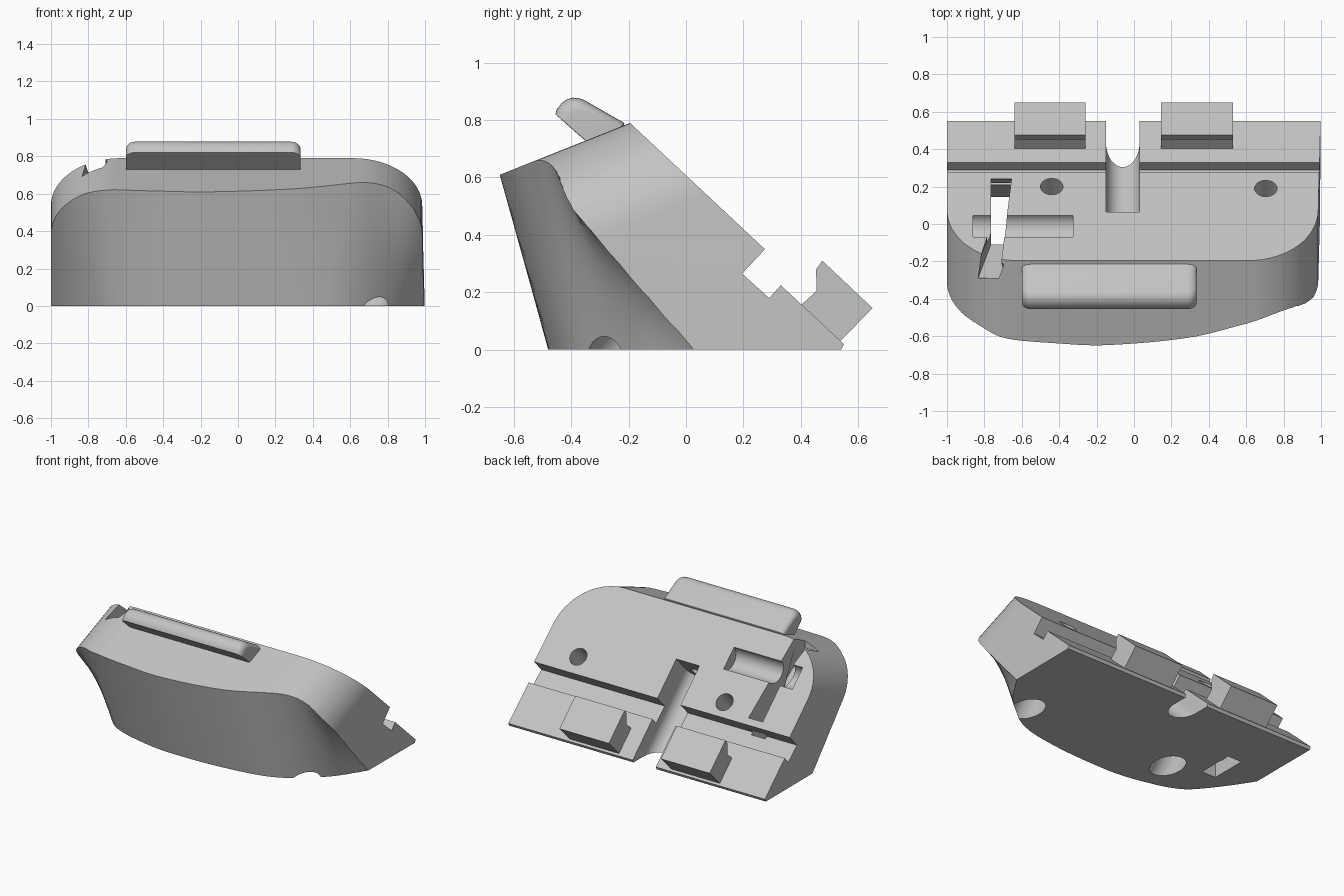
import bpy, bmesh
from math import sin, cos, pi, radians
from mathutils import Vector

cube = bpy.data.objects.get("Cube")
if cube:
    bpy.data.objects.remove(cube)

# One grey plastic
grey = bpy.data.materials.new("light_grey_plastic")
grey.use_nodes = True
COLOR = (0.55, 0.55, 0.55, 1)
grey.diffuse_color = COLOR
grey.node_tree.nodes["Principled BSDF"].inputs["Base Color"].default_value = COLOR

# Sloped back plane: top edge, downhill direction, outward normal, draw direction
TOP = Vector((0, -0.195, 0.79))
DOWN = Vector((0, 0.73, -0.684)).normalized()
NORMAL = Vector((0, 0.684, 0.73)).normalized()
DRAW = Vector((0, -0.93, -0.37)).normalized()
X = Vector((1, 0, 0))


def loft(name, rings):
    """Closed solid through matching rings of points."""
    bm = bmesh.new()
    rows = [[bm.verts.new(p) for p in ring] for ring in rings]
    n = len(rows[0])
    for a, b in zip(rows, rows[1:]):
        for i in range(n):
            j = (i + 1) % n
            bm.faces.new((a[i], a[j], b[j], b[i]))
    bm.faces.new(rows[0][::-1])
    bm.faces.new(rows[-1])
    bmesh.ops.recalc_face_normals(bm, faces=bm.faces)
    mesh = bpy.data.meshes.new(name)
    bm.to_mesh(mesh)
    bm.free()
    mesh.materials.append(grey)
    obj = bpy.data.objects.new(name, mesh)
    bpy.context.collection.objects.link(obj)
    return obj


def prism(name, ring, move):
    return loft(name, [ring, [p + move for p in ring]])


def side_prism(name, profile, x0, x1):
    return prism(name, [Vector((x0, y, z)) for y, z in profile], X * (x1 - x0))


def tube(name, start, end, r, n=40):
    axis = (end - start).normalized()
    u = axis.orthogonal().normalized()
    v = axis.cross(u)
    ring = [start + r * (cos(2 * pi * i / n) * u + sin(2 * pi * i / n) * v) for i in range(n)]
    return prism(name, ring, end - start)


def activate(obj):
    bpy.ops.object.select_all(action='DESELECT')
    obj.select_set(True)
    bpy.context.view_layer.objects.active = obj


def combine(obj, tool, operation):
    tool.hide_render = True
    activate(obj)
    mod = obj.modifiers.new("cut", 'BOOLEAN')
    mod.operation = operation
    mod.solver = 'EXACT'
    mod.object = tool
    bpy.ops.object.modifier_apply(modifier=mod.name)
    bpy.data.objects.remove(tool)


def smooth(obj):
    activate(obj)
    bpy.ops.object.shade_smooth_by_angle(angle=radians(30))


def slope(x, y):
    """Point on the sloped back at the given x and y."""
    return TOP + DOWN * ((y - TOP.y) / DOWN.y) + X * x


def hermite(keys, x):
    def tangent(i):
        a, b = keys[max(i - 1, 0)], keys[min(i + 1, len(keys) - 1)]
        return (b[1] - a[1]) / (b[0] - a[0])
    i = max(k for k in range(len(keys) - 1) if keys[k][0] <= x + 1e-6)
    (x0, y0), (x1, y1) = keys[i], keys[i + 1]
    h = x1 - x0
    t = (x - x0) / h
    return ((2 * t**3 - 3 * t**2 + 1) * y0 + (t**3 - 2 * t**2 + t) * h * tangent(i)
            + (3 * t**2 - 2 * t**3) * y1 + (t**3 - t**2) * h * tangent(i + 1))


# Body: rounded outline in the sloped plane, drawn forwards
R = 0.37
outline = [(-1, 1.4)]
outline += [(-1 + R - R * cos(i * pi / 32), R - R * sin(i * pi / 32)) for i in range(17)]
outline += [(0.985 - R + R * sin(i * pi / 32), R - R * cos(i * pi / 32)) for i in range(17)]
outline += [(1.003, 1.4)]
body = prism("body", [TOP + DOWN * u + X * x - DRAW * 0.3 for x, u in outline], DRAW * 1.8)

# Side profile with the flat base, the sloped back, and the stepped ledge
profile = [(-1.2, 0), (0.54, 0), (0.55, 0.02), (0.33, 0.225), (0.29, 0.18),
           (0.195, 0.265), (0.275, 0.35), (-0.414, 0.995), (-1.2, 0.995)]
combine(body, side_prism("profile_cutter", profile, -1.2, 1.2), 'INTERSECT')

# Bowed front, ruled between a base curve and a brow curve
base = [(-1.05, 0.11), (-1, 0.02), (-0.85, -0.2), (-0.7, -0.36), (-0.4, -0.455),
        (-0.15, -0.48), (0.3, -0.455), (0.6, -0.38), (0.85, -0.18), (1, 0.04), (1.05, 0.12)]
brow = [(-1.05, -0.5), (-1, -0.5), (-0.85, -0.535), (-0.7, -0.6), (-0.4, -0.635),
        (-0.15, -0.645), (0.3, -0.6), (0.6, -0.52), (0.85, -0.44), (1, -0.49), (1.05, -0.5)]
rings = []
for k in range(9):
    z = -0.06 + 0.12 * k
    ring = [Vector((1.05, 1.5, z)), Vector((-1.05, 1.5, z))]
    for i in range(57):
        x = -1.05 + 2.1 * i / 56
        low, high = hermite(base, x), hermite(brow, x)
        ring.append(Vector((x, low + (high - low) * z / 0.6, z)))
    rings.append(ring)
combine(body, loft("front_cutter", rings), 'INTERSECT')

# Two screw holes, counterbored from below
for x, y in ((-0.44, 0.2), (0.705, 0.19)):
    p = slope(x, y)
    combine(body, tube("screw_cutter", p + NORMAL * 0.2, p - NORMAL, 0.06), 'DIFFERENCE')
    combine(body, tube("bore_cutter", p - NORMAL * 0.3, p - NORMAL, 0.1), 'DIFFERENCE')

# Round-bottomed channel running down the middle, with a small hole in its end
p = slope(-0.06, 0.065) - NORMAL * 0.145
arc = [p + 0.09 * (X * cos(i * pi / 20) - NORMAL * sin(i * pi / 20)) for i in range(21)]
arc += [p - X * 0.09 + NORMAL * 0.4, p + X * 0.09 + NORMAL * 0.4]
combine(body, prism("channel_cutter", arc, DOWN * 1.2), 'DIFFERENCE')
combine(body, tube("channel_hole_cutter", p + DOWN * 0.1, p - DOWN * 0.15, 0.04), 'DIFFERENCE')

# Crosswise half-round trough
combine(body, tube("trough_cutter", slope(-0.86, -0.012), slope(-0.325, -0.012), 0.08), 'DIFFERENCE')

# Cable slot through the base, bending out over the top edge
slot = [(0.24, 1), (0.24, 0.37), (0.12, -0.1), (-0.11, -0.1), (-0.11, 0.45), (-0.29, 0.69), (-0.29, 1)]
cutter = side_prism("slot_cutter", slot, -0.765, -0.655)
for v in cutter.data.vertices:
    v.co.x += 0.38 * min(0, v.co.y + 0.11)
combine(body, cutter, 'DIFFERENCE')
smooth(body)

# Two hinge blocks on the ledge
hinge = [(0.395, 0.15), (0.455, 0.205), (0.453, 0.28), (0.475, 0.31), (0.65, 0.145), (0.535, 0.028)]
for name, x0, x1 in (("right_hinge_block", -0.64, -0.26), ("left_hinge_block", 0.145, 0.53)):
    side_prism(name, hinge, x0, x1)

# Finger lip on top, with rounded ends
lip = [(-0.33, 0.71), (-0.455, 0.82), (-0.45, 0.838), (-0.432, 0.86), (-0.415, 0.872),
       (-0.395, 0.878), (-0.375, 0.877), (-0.355, 0.87), (-0.215, 0.79), (-0.22, 0.7)]
anchor = Vector((0, -0.31, 0.7))
rings = []
for side, x_end in ((-1, -0.6), (1, 0.335)):
    for i in range(7)[::-side]:
        a = i * pi / 12
        scale = 0.76 + 0.24 * cos(a)
        x = x_end - side * 0.05 * (1 - sin(a))
        rings.append([anchor + (Vector((0, y, z)) - anchor) * scale + X * x for y, z in lip])
rings[:7] = sorted(rings[:7], key=lambda r: r[0].x)
rings[7:] = sorted(rings[7:], key=lambda r: r[0].x)
smooth(loft("finger_lip", rings))
